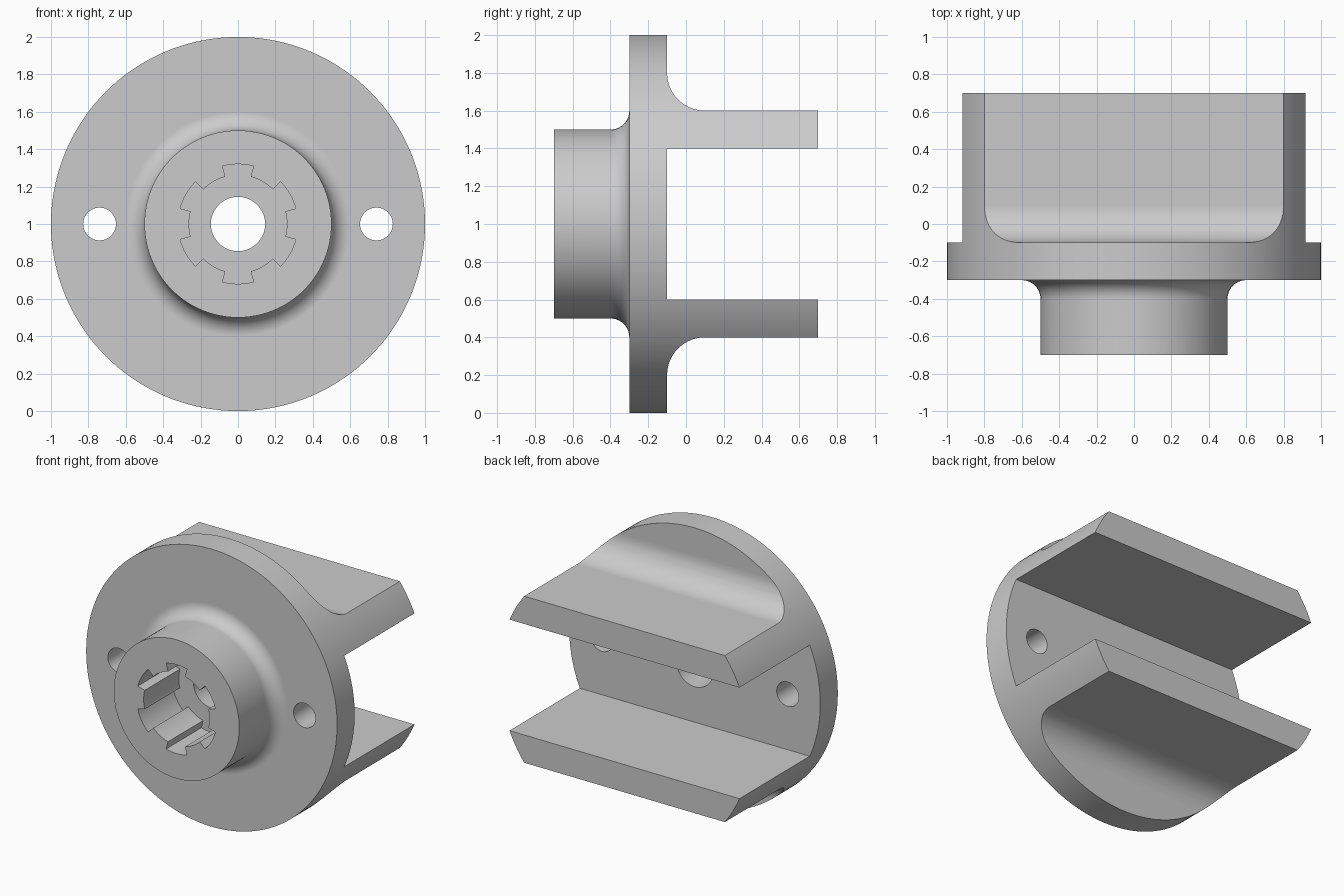
import bpy, bmesh
from math import sin, cos, pi, radians
from mathutils import Vector, Matrix

if "Cube" in bpy.data.objects:
    bpy.data.objects.remove(bpy.data.objects["Cube"])

steel = bpy.data.materials.new("plain_grey")
steel.diffuse_color = (0.6, 0.6, 0.6, 1)
steel.use_nodes = True
steel.node_tree.nodes["Principled BSDF"].inputs["Base Color"].default_value = steel.diffuse_color


def finish(bm, name):
    bmesh.ops.recalc_face_normals(bm, faces=bm.faces)
    mesh = bpy.data.meshes.new(name)
    bm.to_mesh(mesh)
    bm.free()
    obj = bpy.data.objects.new(name, mesh)
    mesh.materials.append(steel)
    bpy.context.collection.objects.link(obj)
    return obj


def prism(name, points, direction):
    """Extrude a closed loop of 3D points along a direction."""
    bm = bmesh.new()
    face = bm.faces.new([bm.verts.new(p) for p in points])
    ext = bmesh.ops.extrude_face_region(bm, geom=[face])
    verts = [v for v in ext["geom"] if isinstance(v, bmesh.types.BMVert)]
    bmesh.ops.translate(bm, verts=verts, vec=direction)
    return finish(bm, name)


def arc(cx, cz, r, a0, a1, n):
    return [(cx + r * cos(radians(a0 + (a1 - a0) * i / n)),
             cz + r * sin(radians(a0 + (a1 - a0) * i / n))) for i in range(n + 1)]


def along_y(name, outline, y0, y1):
    return prism(name, [(x, y0, z) for x, z in outline], (0, y1 - y0, 0))


def along_x(name, outline):
    return prism(name, [(-1.5, y, z) for y, z in outline], (3, 0, 0))


def rod(name, x, r, y0, y1, n):
    return along_y(name, arc(x, 1, r, 0, 360, n)[:-1], y0, y1)


def boolean(obj, tool, operation):
    mod = obj.modifiers.new("cut", 'BOOLEAN')
    mod.operation, mod.object, mod.solver = operation, tool, 'EXACT'
    bpy.context.view_layer.objects.active = obj
    bpy.ops.object.modifier_apply(modifier=mod.name)
    bpy.data.objects.remove(tool)


# Full round body that becomes the flange and the two fork arms
body = rod("fork_flange", 0, 1, -0.3, 0.7, 144)

# Gap between the arms
boolean(body, along_x("gap", [(-0.1, 0.6), (1, 0.6), (1, 1.4), (-0.1, 1.4)]), 'DIFFERENCE')

# Space outside each arm, with a rounded root
outer = [(1, 1.6)] + arc(0.1, 1.8, 0.2, 270, 180, 16) + [(-0.1, 2.2), (1, 2.2)]
for name, pts in (("upper", outer), ("lower", [(y, 2 - z) for y, z in outer])):
    boolean(body, along_x(name, pts), 'DIFFERENCE')

# Turned hub with a fillet where it meets the flange
profile = [(0, -0.7), (0.5, -0.7)] + arc(0.6, -0.4, 0.1, 180, 90, 10) + [(0.6, -0.2), (0, -0.2)]
bm = bmesh.new()
vs = [bm.verts.new((r, y, 1)) for r, y in profile]
edges = [bm.edges.new(pair) for pair in zip(vs, vs[1:])]
bmesh.ops.spin(bm, geom=vs + edges, cent=(0, 0, 1), axis=(0, 1, 0),
               angle=2 * pi, steps=96, use_merge=False)
bmesh.ops.remove_doubles(bm, verts=bm.verts, dist=1e-5)
boolean(body, finish(bm, "hub"), 'UNION')

# Six-slot splined socket
spline = []
for k in range(6):
    a = 90 + 60 * k
    spline += arc(0, 1, 0.32, a - 15, a + 15, 8) + arc(0, 1, 0.262, a + 15, a + 45, 8)
boolean(body, along_y("socket", spline, -0.8, -0.3), 'DIFFERENCE')

# Centre bore and two bolt holes
for x, r, n in ((0, 0.145, 64), (0.74, 0.0875, 48), (-0.74, 0.0875, 48)):
    boolean(body, rod("hole", x, r, -0.8, 0.2, n), 'DIFFERENCE')

# Smooth curved surfaces, keep real edges crisp
body.select_set(True)
bpy.context.view_layer.objects.active = body
bpy.ops.object.shade_smooth_by_angle(angle=radians(25))
weighted = body.modifiers.new("weighted_normals", 'WEIGHTED_NORMAL')
weighted.keep_sharp = True
